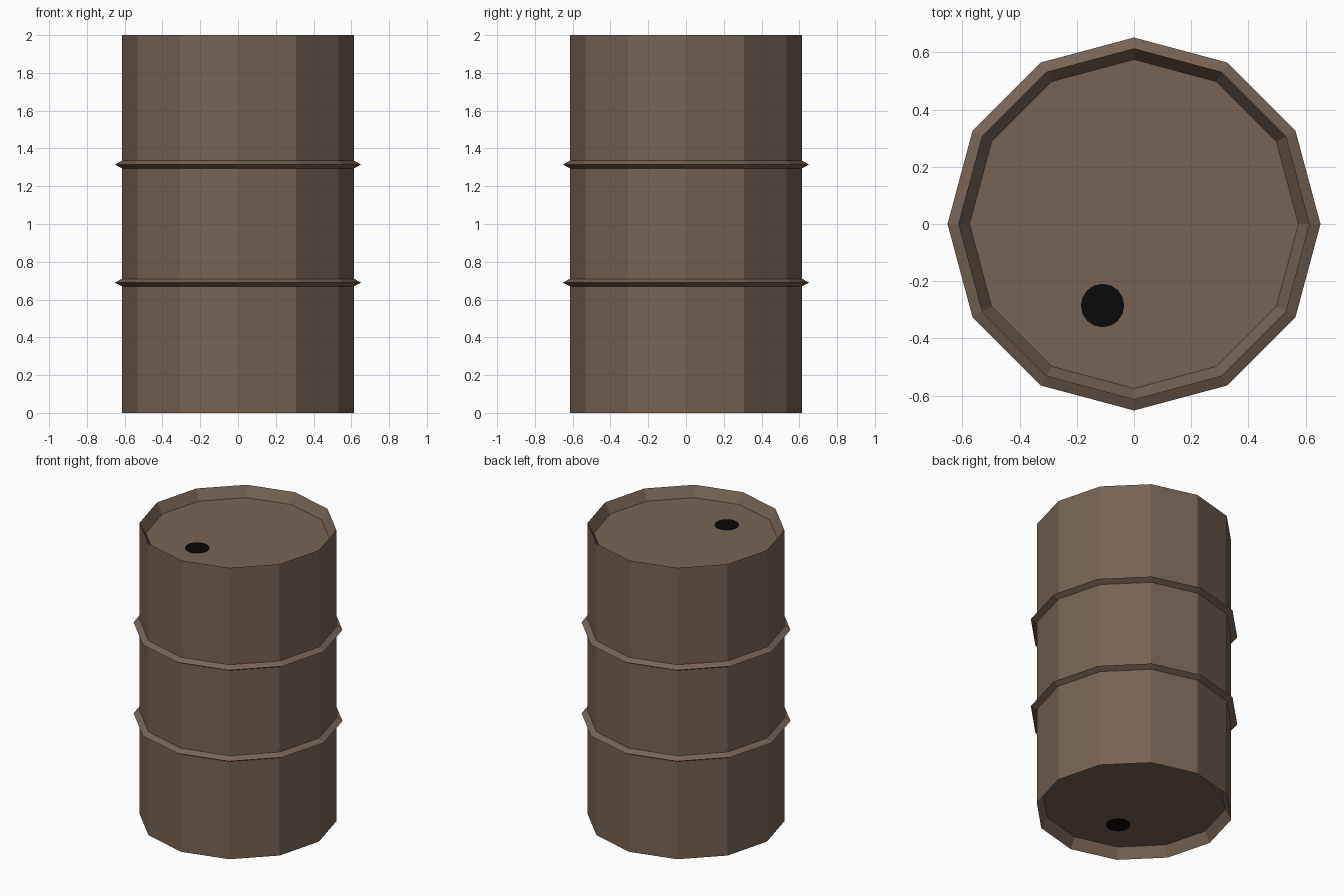
import bpy, bmesh, math

if "Cube" in bpy.data.objects:
    bpy.data.objects.remove(bpy.data.objects["Cube"])

SIDES = 12


def material(name, rgb):
    m = bpy.data.materials.new(name)
    m.diffuse_color = (*rgb, 1)
    m.use_nodes = True
    m.node_tree.nodes["Principled BSDF"].inputs["Base Color"].default_value = m.diffuse_color
    return m


def finish(bm, name, mat):
    bm.normal_update()
    mesh = bpy.data.meshes.new(name)
    bm.to_mesh(mesh)
    bm.free()
    mesh.materials.append(mat)
    obj = bpy.data.objects.new(name, mesh)
    bpy.context.collection.objects.link(obj)
    return obj


def lathe(name, profile, mat):
    """Revolve an (r, z) profile, bottom to top, capping both ends."""
    bm = bmesh.new()
    rings = [[bm.verts.new((r * math.cos(2 * math.pi * i / SIDES),
                            r * math.sin(2 * math.pi * i / SIDES), z))
              for i in range(SIDES)] for r, z in profile]
    for a, b in zip(rings, rings[1:]):
        for i in range(SIDES):
            j = (i + 1) % SIDES
            bm.faces.new((a[i], a[j], b[j], b[i]))
    bm.faces.new(rings[0][::-1])
    bm.faces.new(rings[-1])
    return finish(bm, name, mat)


brown = material("rusty brown", (0.185, 0.127, 0.089))
black = material("black", (0.003, 0.003, 0.003))

# Drum body: recessed ends, straight wall, two pointed hoops
R, HOOP, LID = 0.614, 0.652, 0.575
profile = [(LID, 0.07), (R, 0.0)]
for z in (0.69, 1.315):
    profile += [(R, z - 0.02), (HOOP, z), (R, z + 0.02)]
profile += [(R, 2.0), (LID, 1.93)]
lathe("drum_body", profile, brown)

# Bung holes: thin black discs on both ends
for name, z in (("top_bung_hole", 1.931), ("bottom_bung_hole", 0.069)):
    bm = bmesh.new()
    bmesh.ops.create_cone(bm, cap_ends=True, segments=16, radius1=0.076,
                          radius2=0.076, depth=0.006)
    bmesh.ops.translate(bm, verts=bm.verts, vec=(-0.11, -0.285, z))
    finish(bm, name, black)
